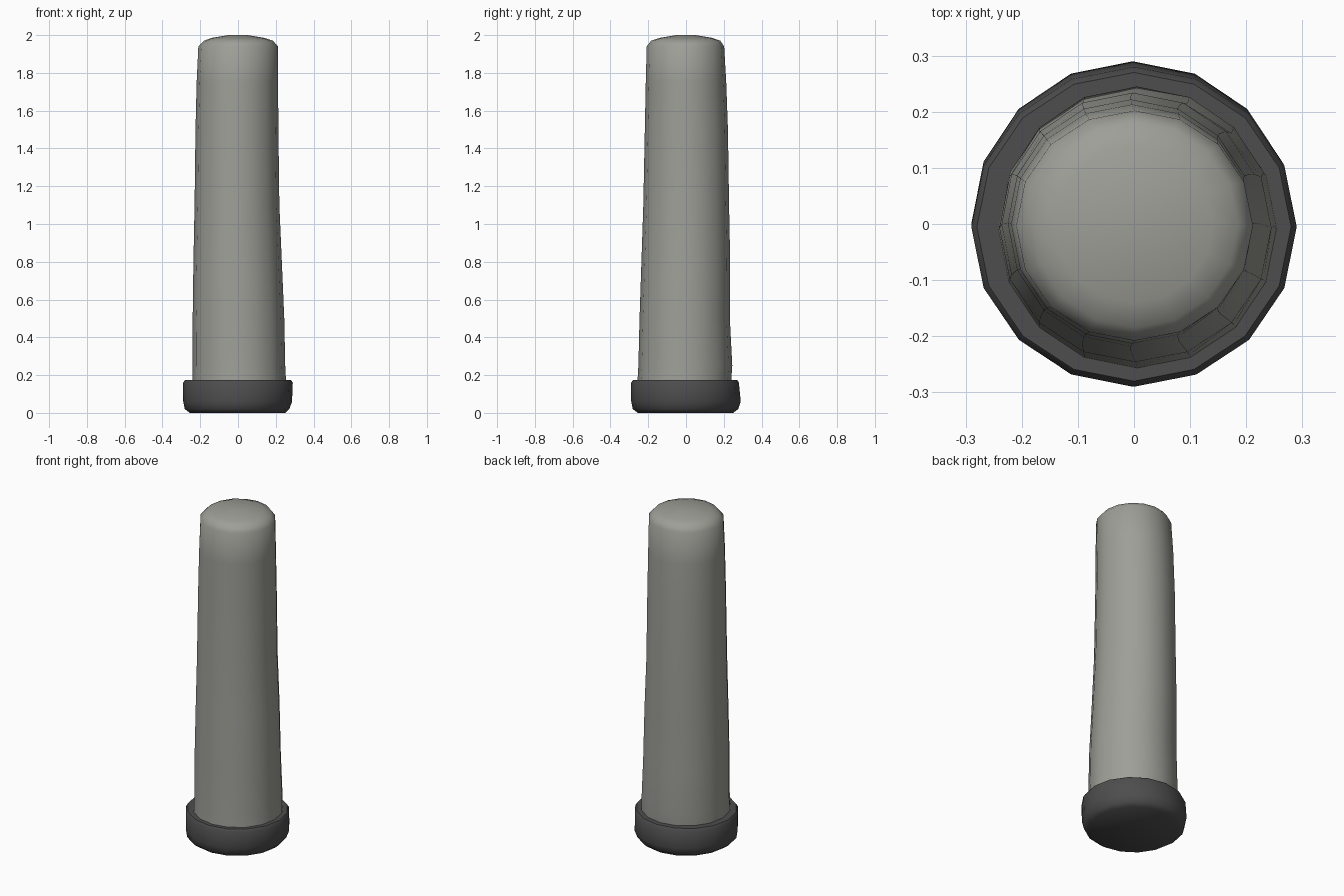
import bpy, bmesh, math

if "Cube" in bpy.data.objects:
    bpy.data.objects.remove(bpy.data.objects["Cube"])


def material(name, rgb):
    m = bpy.data.materials.new(name)
    m.diffuse_color = (*rgb, 1)
    m.use_nodes = True
    m.node_tree.nodes["Principled BSDF"].inputs["Base Color"].default_value = m.diffuse_color
    return m


def loft(name, rings, sides, mat, angle):
    """Closed tube through rings given as (z, x min, x max, y min, y max)."""
    bm = bmesh.new()
    loops = []
    for z, x0, x1, y0, y1 in rings:
        loop = []
        for i in range(sides):
            a = 2 * math.pi * i / sides
            loop.append(bm.verts.new(((x0 + x1) / 2 + (x1 - x0) / 2 * math.cos(a),
                                      (y0 + y1) / 2 + (y1 - y0) / 2 * math.sin(a), z)))
        loops.append(loop)
    for lo, hi in zip(loops, loops[1:]):
        for i in range(sides):
            j = (i + 1) % sides
            bm.faces.new((lo[i], lo[j], hi[j], hi[i]))
    bm.faces.new(loops[0][::-1])
    bm.faces.new(loops[-1])
    me = bpy.data.meshes.new(name)
    bm.to_mesh(me)
    bm.free()
    me.materials.append(mat)
    ob = bpy.data.objects.new(name, me)
    bpy.context.collection.objects.link(ob)
    bpy.ops.object.select_all(action='DESELECT')
    ob.select_set(True)
    bpy.context.view_layer.objects.active = ob
    bpy.ops.object.shade_smooth_by_angle(angle=math.radians(angle))


stone = material("light stone grey", (0.34, 0.345, 0.31))
dark = material("dark grey", (0.075, 0.075, 0.075))

# Tapered column with a soft domed top
loft("column", [
    (0.15, -0.242, 0.255, -0.258, 0.238),
    (0.25, -0.240, 0.250, -0.252, 0.245),
    (0.50, -0.240, 0.245, -0.246, 0.232),
    (0.80, -0.236, 0.232, -0.236, 0.234),
    (1.10, -0.230, 0.219, -0.226, 0.228),
    (1.50, -0.225, 0.214, -0.218, 0.222),
    (1.75, -0.219, 0.212, -0.213, 0.213),
    (1.94, -0.210, 0.212, -0.208, 0.202),
    (1.97, -0.180, 0.185, -0.185, 0.182),
    (1.985, -0.14, 0.14, -0.14, 0.14),
    (2.00, -0.05, 0.05, -0.05, 0.05),
], 16, stone, 60)

# Dark foot ring
loft("base_collar", [
    (0.00, -0.255, 0.250, -0.255, 0.250),
    (0.02, -0.282, 0.272, -0.282, 0.276),
    (0.06, -0.290, 0.286, -0.290, 0.290),
    (0.16, -0.290, 0.290, -0.290, 0.280),
    (0.175, -0.280, 0.280, -0.280, 0.270),
], 16, dark, 50)
